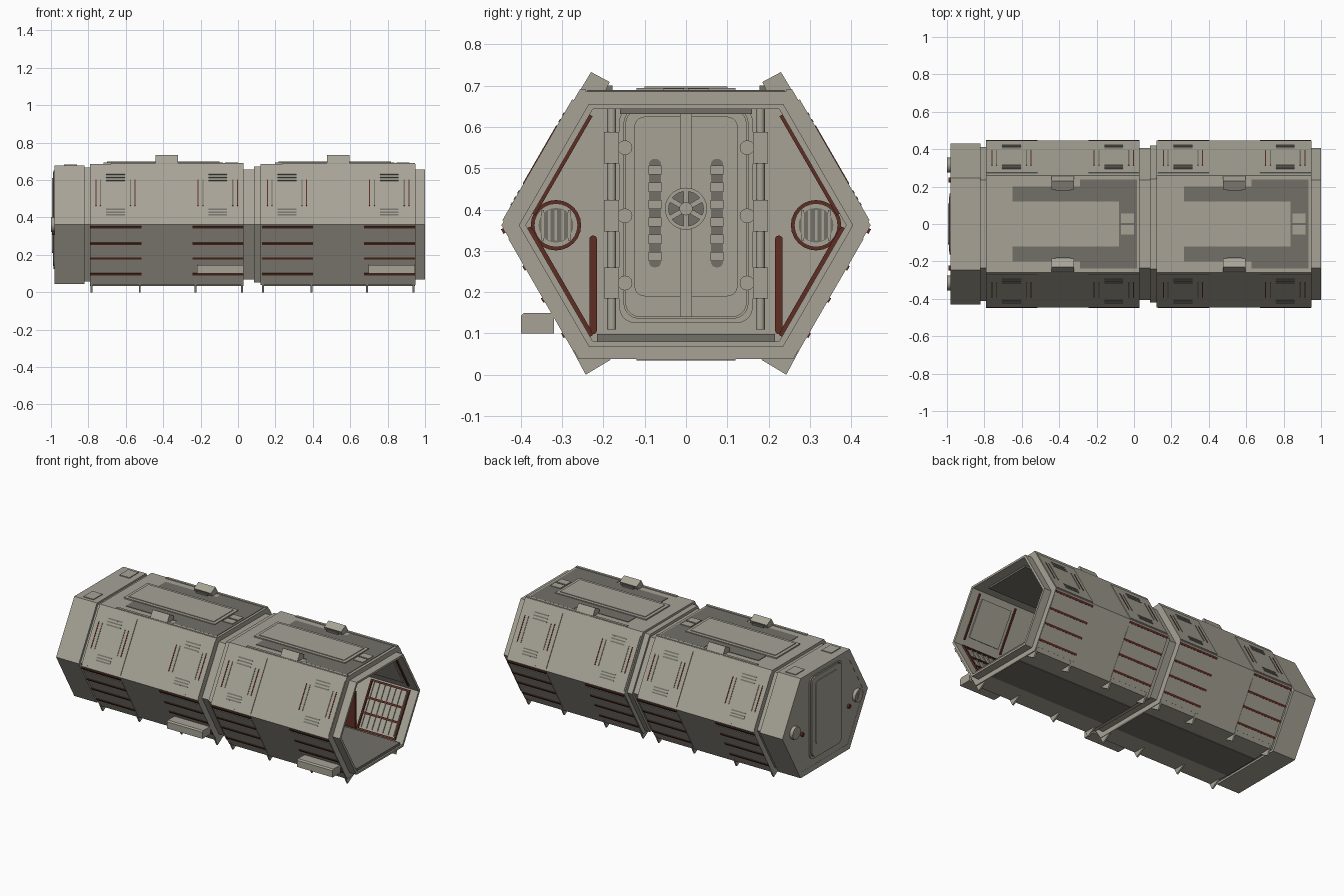
import bpy, bmesh, math
from mathutils import Matrix

if "Cube" in bpy.data.objects:
    bpy.data.objects.remove(bpy.data.objects["Cube"])

ZC = 0.362            # height of the hexagon's widest line
K = 1 / math.sqrt(3)  # slope of the 60 degree walls
HULL, INNER = 0.447, 0.388


def material(name, rgb):
    m = bpy.data.materials.new(name)
    m.diffuse_color = (*rgb, 1)
    m.use_nodes = True
    m.node_tree.nodes["Principled BSDF"].inputs["Base Color"].default_value = m.diffuse_color
    return m


GREY = material("warm grey", (0.385, 0.365, 0.305))
DARK = material("dark grey", (0.17, 0.163, 0.137))
RED = material("rust red", (0.115, 0.027, 0.017))
parts = {}


def part(name, mat):
    if name not in parts:
        parts[name] = (bmesh.new(), mat)
    return parts[name][0]


def prism(name, mat, pts, x0, x1, inner=None):
    """Extrude a (y, z) outline along x; with inner outline it becomes a tube."""
    bm = part(name, mat)
    n = len(pts)
    a, b = ([bm.verts.new((x, y, z)) for y, z in pts] for x in (x0, x1))
    faces = []
    for i in range(n):
        j = (i + 1) % n
        faces.append(bm.faces.new((a[i], a[j], b[j], b[i])))
    if inner is None:
        faces += [bm.faces.new(a), bm.faces.new(b)]
    else:
        c, d = ([bm.verts.new((x, y, z)) for y, z in inner] for x in (x0, x1))
        for i in range(n):
            j = (i + 1) % n
            faces.append(bm.faces.new((c[i], c[j], d[j], d[i])))
            faces.append(bm.faces.new((a[i], a[j], c[j], c[i])))
            faces.append(bm.faces.new((b[i], b[j], d[j], d[i])))
    bmesh.ops.recalc_face_normals(bm, faces=faces)


def hexagon(w, h):
    t = w - h * K
    return [(y, ZC + z) for y, z in
            ((w, 0), (t, h), (-t, h), (-w, 0), (-t, -h), (t, -h))]


def box(name, mat, x0, x1, y0, y1, z0, z1):
    prism(name, mat, [(y0, z0), (y1, z0), (y1, z1), (y0, z1)], x0, x1)


def rounded(y0, y1, z0, z1, r, seg=5):
    pts = []
    for k, (cy, cz) in enumerate(((y1 - r, z1 - r), (y0 + r, z1 - r),
                                  (y0 + r, z0 + r), (y1 - r, z0 + r))):
        for i in range(seg + 1):
            a = (k + i / seg) * math.pi / 2
            pts.append((cy + r * math.cos(a), cz + r * math.sin(a)))
    return pts


def cyl(name, mat, loc, r, length, axis='X', seg=24):
    m = Matrix.Translation(loc)
    if axis == 'X':
        m = m @ Matrix.Rotation(math.pi / 2, 4, 'Y')
    bmesh.ops.create_cone(part(name, mat), cap_ends=True, segments=seg, radius1=r,
                          radius2=r, depth=length, matrix=m)


def slope_plate(name, mat, side, x0, x1, z0, z1, out=0.004, w=HULL, sink=0.004):
    """Thin plate lying on a sloped hull wall between two heights."""
    up = 1 if (z0 + z1) / 2 > ZC else -1
    ny, nz = side * math.cos(math.pi / 6), up * 0.5

    def p(z, d):
        return (side * (w - abs(z - ZC) * K) + ny * d, z + nz * d)
    prism(name, mat, [p(z0, -sink), p(z0, out), p(z1, out), p(z1, -sink)], x0, x1)


# hull: end cap, necks, two main sections, joint and open end flange
inner = hexagon(INNER, 0.281)
for name, x0, x1, w, h in (
        ("end_cap", -0.98, -0.82, 0.43, 0.317), ("cap_neck", -0.82, -0.79, 0.412, 0.305),
        ("rear_section", -0.79, 0.03, HULL, 0.324), ("joint_neck", 0.03, 0.085, 0.405, 0.294),
        ("joint_ring", 0.085, 0.12, 0.42, 0.311), ("front_section", 0.12, 0.95, HULL, 0.324),
        ("open_flange", 0.95, 1.0, 0.405, 0.294)):
    prism(name, GREY, hexagon(w, h), x0, x1, inner)

# details repeated on both sections
for s in (0, 0.917):
    for side in (-1, 1):
        for c in (-0.655, -0.108):
            a, b = c - 0.135, c + 0.138
            # raised side panels
            slope_plate("upper_side_panels", GREY, side, a, b, 0.375, 0.665) if s < 0 else None
            slope_plate("upper_side_panels", GREY, side, a + s, b + s, 0.372, 0.665)
            slope_plate("lower_side_panels", GREY, side, a + s, b + s, 0.06, 0.33, 0.002)
            # horizontal and vertical vent slots
            for z in (0.408, 0.422, 0.437, 0.594, 0.610, 0.626):
                slope_plate("vent_slots", DARK, side, c + s - 0.05, c + s + 0.05, z, z + 0.007, 0.006)
            for d in (-1, 1):
                x = c + s + d * 0.08
                slope_plate("vent_slots", DARK, side, x - 0.003, x + 0.003, 0.46, 0.6, 0.006)
                x = c + s + d * 0.105
                slope_plate("red_slots", RED, side, x - 0.003, x + 0.003, 0.46, 0.6, 0.006)
            # red strips outside and inside the lower wall
            for z in (0.344, 0.255, 0.177, 0.092):
                slope_plate("red_strips", RED, side, a + s, b + s, z, z + 0.011, 0.006)
                slope_plate("inner_red_strips", RED, side, a + s, b + s, z, z + 0.011, -0.008, INNER, -0.001)
            # grid and red frame on the inner wall
            for i in range(7):
                x = a + s + 0.02 + i * 0.038
                slope_plate("inner_grid", GREY, side, x, x + 0.006, 0.11, 0.345, -0.006, INNER, -0.001)
            for x in (a + s, b + s - 0.01):
                slope_plate("inner_red_frame", RED, side, x, x + 0.01, 0.10, 0.35, -0.01, INNER, -0.001)
                slope_plate("inner_red_frame", RED, side, x, x + 0.01, 0.39, 0.63, -0.008, INNER, -0.001)
            slope_plate("inner_upper_panels", GREY, side, a + s + 0.03, b + s - 0.03, 0.41, 0.61, -0.008, INNER, -0.001)
        # red upright panels between the grids
        prism("red_seat_backs", RED, rounded(side * 0.225 - 0.009, side * 0.225 + 0.009, 0.098, 0.337, 0.008, 3),
              s - 0.52, s - 0.245)
        # roof clips
        prism("roof_clips", GREY, [(side * y, z) for y, z in
              ((0.23, 0.733), (0.185, 0.709), (0.198, 0.68), (0.262, 0.68))], s - 0.44, s - 0.32)
        box("roof_clip_pads", DARK, s - 0.42, s - 0.34, side * 0.19 - 0.012, side * 0.19 + 0.012, 0.68, 0.7)
        # pointed feet under the lower edges
        for x in (-0.784, -0.525, -0.228, 0.022):
            prism("pointed_feet", GREY, [(side * y, z) for y, z in
                  ((0.243, 0.0), (0.183, 0.036), (0.19, 0.045), (0.275, 0.06))], s + x - 0.005, s + x + 0.005)
        # roof edge rails
        box("roof_rails", GREY, s - 0.68, s + 0.03, side * 0.25 - 0.008, side * 0.25 + 0.008, 0.68, 0.691)
    # roof plates
    box("roof_dark_plates", DARK, s - 0.65, s - 0.29, -0.2, 0.2, 0.68, 0.689)
    box("roof_dark_plates", DARK, s - 0.29, s + 0.015, -0.238, 0.238, 0.68, 0.689)
    box("roof_light_panel", GREY, s - 0.72, s - 0.08, -0.12, 0.12, 0.68, 0.694)
    box("roof_light_panel", GREY, s - 0.70, s - 0.10, -0.10, 0.10, 0.68, 0.698)
    for y in (-0.055, 0.005):
        box("roof_light_panel", GREY, s - 0.07, s + 0.0, y, y + 0.05, 0.68, 0.693)
    # belly strip, ceiling strip and step on the front side
    box("belly_strip", DARK, s - 0.79, s + 0.03, -0.12, 0.12, 0.034, 0.045)
    box("ceiling_strip", DARK, s - 0.78, s + 0.02, -0.16, 0.16, 0.632, 0.65)
    prism("side_steps", GREY, [(-0.32, 0.1), (-0.40, 0.1), (-0.40, 0.142), (-0.392, 0.15), (-0.32, 0.15)],
          s - 0.22, s + 0.03)

# walkway floor
box("floor", DARK, -0.94, 0.99, -0.215, 0.215, 0.075, 0.098)

# bulkhead and door, seen from inside and outside
prism("bulkhead", GREY, hexagon(0.40, 0.29), -0.979, -0.94)
for x0, x1 in ((-0.94, -0.930), (-0.986, -0.979)):
    prism("door_frame", GREY, rounded(-0.162, 0.162, 0.125, 0.652, 0.04), x0, x1,
          rounded(-0.15, 0.15, 0.137, 0.645, 0.035))
prism("door", GREY, rounded(-0.147, 0.147, 0.14, 0.642, 0.035), -0.99, -0.925)
prism("door_inset", GREY, rounded(-0.125, 0.125, 0.19, 0.625, 0.025), -0.925, -0.918)
prism("door_inset", GREY, rounded(-0.11, 0.11, 0.21, 0.61, 0.02), -0.994, -0.99)
box("door_spine", GREY, -0.918, -0.912, -0.014, 0.014, 0.14, 0.642)
cyl("door_wheel_hub", DARK, (-0.91, 0, 0.402), 0.05, 0.012)
prism("door_wheel", GREY, rounded(-0.051, 0.051, 0.351, 0.453, 0.051, 7), -0.91, -0.897,
      rounded(-0.042, 0.042, 0.36, 0.444, 0.042, 7))
cyl("door_wheel_cap", GREY, (-0.9, 0, 0.402), 0.016, 0.014)
for i in range(3):
    a = i * math.pi / 3 + math.pi / 6
    r, t = 0.044, 0.006
    dy, dz = math.cos(a), math.sin(a)
    prism("door_wheel_spokes", GREY, [(dy * r * u - dz * t * v, 0.402 + dz * r * u + dy * t * v)
          for u, v in ((1, 1), (-1, 1), (-1, -1), (1, -1))], -0.908, -0.899)
for side in (-1, 1):
    y = side * 0.075
    # ladder slots on the door
    prism("door_slots", DARK, rounded(y - 0.015, y + 0.015, 0.26, 0.523, 0.014), -0.92, -0.916)
    for i in range(6):
        z = 0.275 + i * 0.042
        box("door_slot_bars", GREY, -0.918, -0.912, y - 0.016, y + 0.016, z, z + 0.022)
    # hinge pipes and brackets
    cyl("hinge_pipes", GREY, (-0.915, side * 0.18, 0.38), 0.011, 0.54, 'Z', 12)
    for z in (0.55, 0.385, 0.222):
        box("hinge_brackets", GREY, -0.94, -0.895, side * 0.18 - 0.018, side * 0.18 + 0.018, z - 0.038, z + 0.038)
        cyl("hinge_knobs", GREY, (-0.92, side * 0.148, z), 0.018, 0.03, 'X', 12)
    # round lamps inside and outside
    y = side * 0.315
    cyl("lamp_rings", RED, (-0.935, y, 0.362), 0.061, 0.016)
    cyl("lamps", GREY, (-0.93, y, 0.362), 0.053, 0.03)
    cyl("lamp_glass", DARK, (-0.914, y, 0.362), 0.042, 0.004)
    for i in range(-2, 3):
        box("lamp_bars", GREY, -0.914, -0.91, y + i * 0.016 - 0.003, y + i * 0.016 + 0.003, 0.325, 0.399)
    cyl("outer_lamps", GREY, (-0.988, y, 0.362), 0.04, 0.024)
    cyl("outer_lamp_glass", DARK, (-0.9985, y, 0.362), 0.03, 0.003)
    cyl("red_buttons", RED, (-0.983, side * 0.235, 0.32), 0.013, 0.016, 'X', 12)
    # cap roof plates
    box("cap_roof_plates", GREY, -0.93, -0.86, side * 0.18 - 0.045, side * 0.18 + 0.045, 0.675, 0.684)

# turn the collected meshes into objects
for name, (bm, mat) in parts.items():
    mesh = bpy.data.meshes.new(name)
    bm.to_mesh(mesh)
    bm.free()
    mesh.materials.append(mat)
    ob = bpy.data.objects.new(name, mesh)
    bpy.context.collection.objects.link(ob)
    if any(k in name for k in ("pipe", "lamp", "wheel", "knob", "door")):
        bpy.context.view_layer.objects.active = ob
        ob.select_set(True)
        bpy.ops.object.shade_smooth_by_angle(angle=math.radians(35))
        ob.select_set(False)
